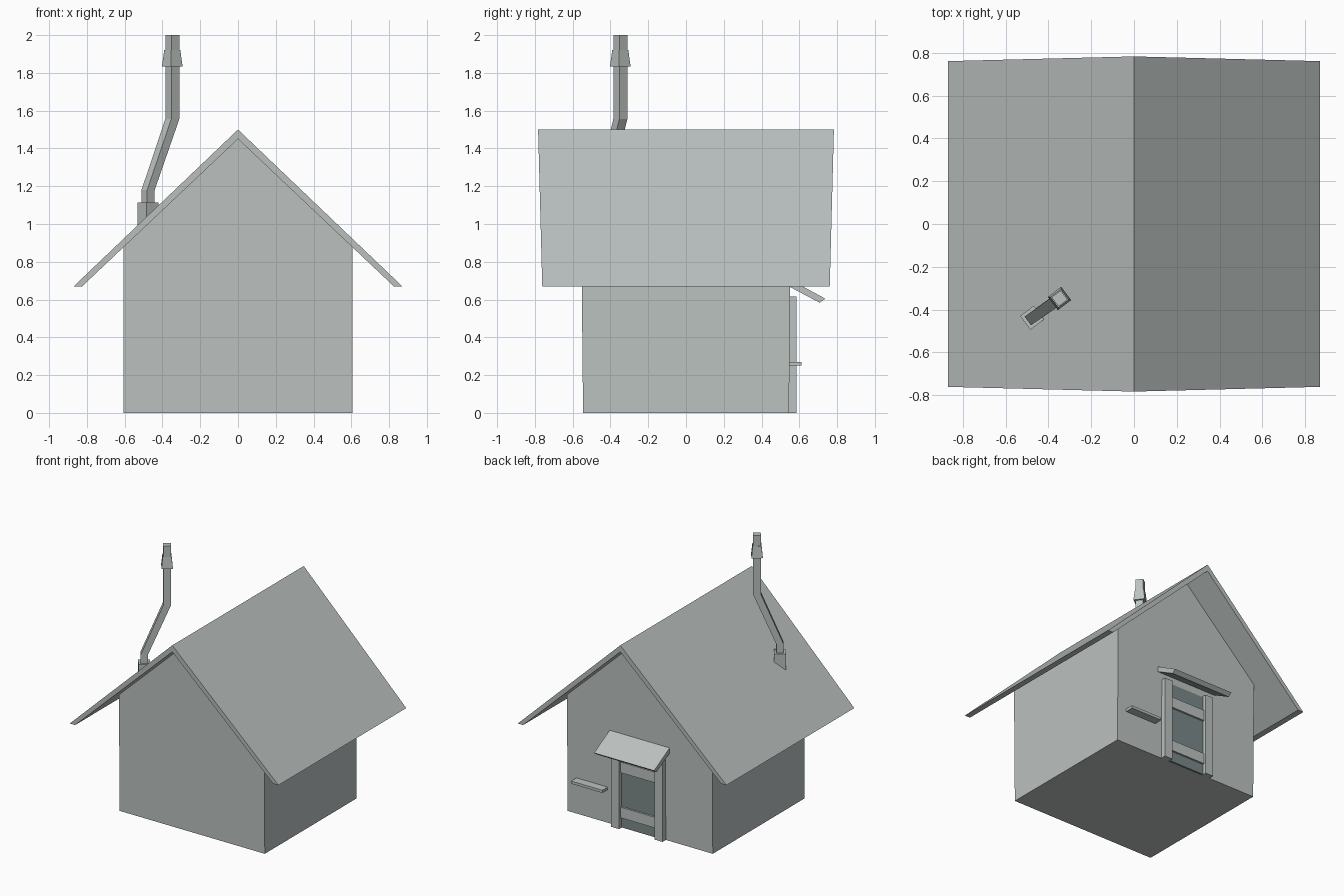
import bpy, math
from mathutils import Vector

if "Cube" in bpy.data.objects:
    bpy.data.objects.remove(bpy.data.objects["Cube"])


def material(name, rgb):
    m = bpy.data.materials.new(name)
    m.diffuse_color = (*rgb, 1)
    m.use_nodes = True
    m.node_tree.nodes["Principled BSDF"].inputs["Base Color"].default_value = m.diffuse_color
    return m


STONE = material("pale_grey", (0.50, 0.54, 0.53))
DARK = material("dark_slate", (0.20, 0.25, 0.25))


def loft(name, rings, mat=STONE):
    """Closed solid through rings of equal point count."""
    n = len(rings[0])
    verts = [p for r in rings for p in r]
    faces = [tuple(range(n)), tuple(range(len(verts) - n, len(verts)))]
    for k in range(len(rings) - 1):
        a, b = k * n, (k + 1) * n
        for i in range(n):
            j = (i + 1) % n
            faces.append((a + i, a + j, b + j, b + i))
    me = bpy.data.meshes.new(name)
    me.from_pydata(verts, [], faces)
    me.materials.append(mat)
    ob = bpy.data.objects.new(name, me)
    bpy.context.collection.objects.link(ob)
    # consistent outward normals
    import bmesh
    bm = bmesh.new()
    bm.from_mesh(me)
    bmesh.ops.recalc_face_normals(bm, faces=bm.faces)
    bm.to_mesh(me)
    bm.free()
    return ob


def box(name, x0, x1, y0, y1, z0, z1, mat=STONE):
    ring = lambda z: [(x0, y0, z), (x1, y0, z), (x1, y1, z), (x0, y1, z)]
    return loft(name, [ring(z0), ring(z1)], mat)


def gable(name, profile, depth):
    """Profile in x/z, extruded to +-depth(z) along y."""
    return loft(name, [[(x, s * depth(z), z) for x, z in profile] for s in (-1, 1)])


def square(x, y, z, size, angle=math.radians(37)):
    """Horizontal square ring, turned about z."""
    r = size / math.sqrt(2)
    return [(x + r * math.cos(angle + math.pi * (0.25 + k / 2)),
             y + r * math.sin(angle + math.pi * (0.25 + k / 2)), z) for k in range(4)]


# house body, leaning out very slightly towards the top
gable("house_body", [(-0.605, 0), (0.605, 0), (0.605, 0.878), (0, 1.45), (-0.605, 0.878)],
      lambda z: 0.545 + 0.01 * z)

# roof: overhanging slab, a little longer at the ridge
gable("roof", [(-0.87, 0.67), (-0.825, 0.67), (0, 1.45), (0.825, 0.67), (0.87, 0.67), (0, 1.5)],
      lambda z: 0.761 + 0.022 * (z - 0.67) / 0.83)

# door in the back wall: panel, posts and cross bars
box("door_panel", -0.15, 0.15, 0.53, 0.556, 0.002, 0.61, DARK)
for side, x in (("left", 0.181), ("right", -0.181)):
    box(side + "_door_post", x - 0.033, x + 0.033, 0.53, 0.585, 0, 0.617)
for part, z in (("lower", 0.08), ("upper", 0.42)):
    box(part + "_door_bar", -0.15, 0.15, 0.53, 0.57, z, z + 0.08)

# sloping canopy above the door
canopy = [(0.54, 0.712), (0.737, 0.605), (0.708, 0.583), (0.54, 0.672)]
loft("door_canopy", [[(x, y, z) for y, z in canopy] for x in (-0.25, 0.25)])

# small shelf beside the door
box("wall_shelf", 0.27, 0.53, 0.53, 0.611, 0.25, 0.27)

# bent stove pipe with foot and cap
bx, by, tx, ty = -0.476, -0.438, -0.348, -0.348
loft("chimney_foot", [square(bx, by, 0.98, 0.08), square(bx, by, 1.115, 0.08)])
loft("chimney_pipe", [square(bx, by, 1.10, 0.05), square(bx, by, 1.18, 0.05),
                      square(tx, ty, 1.555, 0.053), square(tx, ty, 2.0, 0.053)])
loft("chimney_cap", [square(tx, ty, 1.835, 0.078), square(tx, ty, 1.92, 0.061)])
